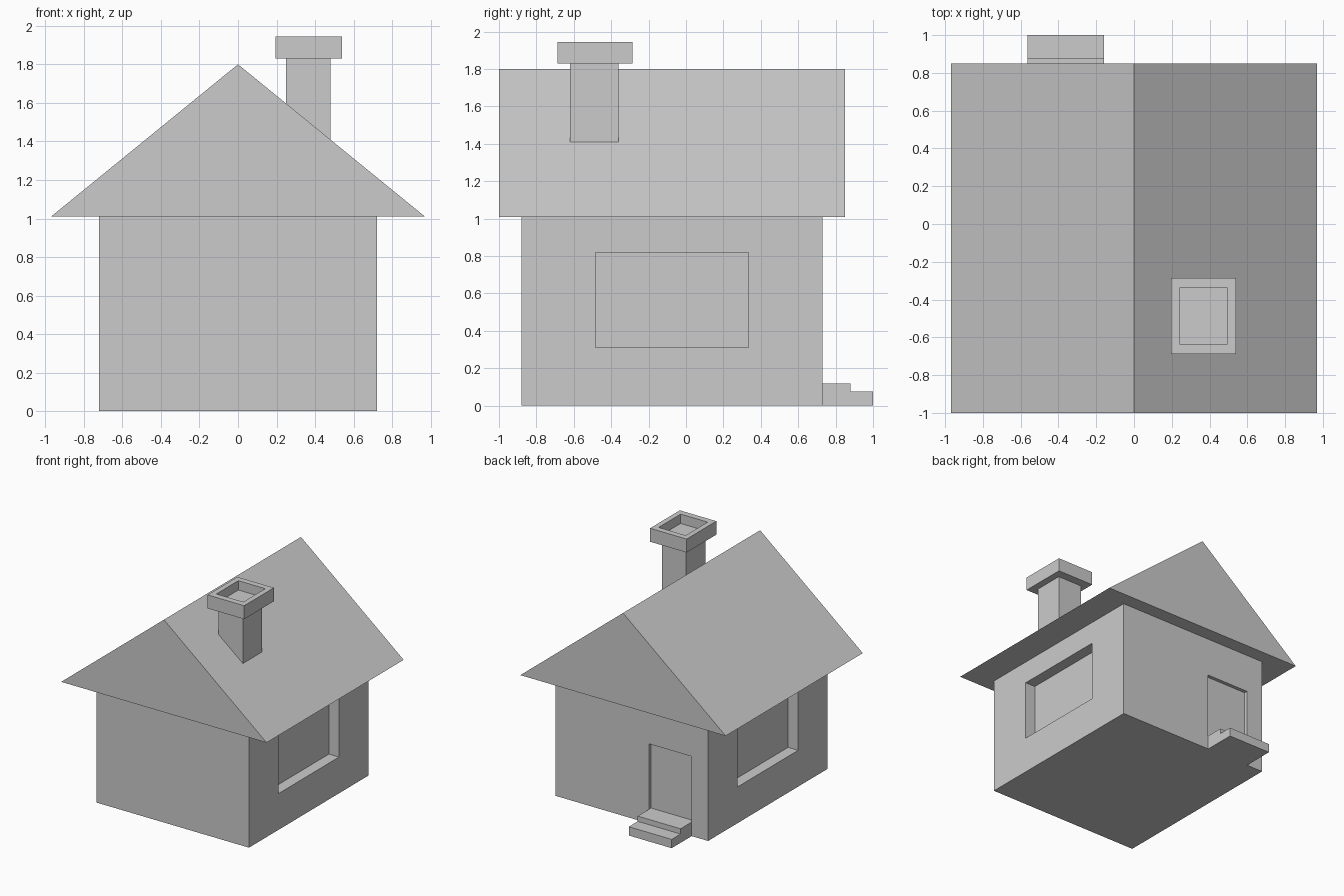
import bpy
import bmesh

if "Cube" in bpy.data.objects:
    bpy.data.objects.remove(bpy.data.objects["Cube"])


def finish(name, bm):
    bmesh.ops.recalc_face_normals(bm, faces=bm.faces[:])
    mesh = bpy.data.meshes.new(name)
    bm.to_mesh(mesh)
    bm.free()
    obj = bpy.data.objects.new(name, mesh)
    bpy.context.collection.objects.link(obj)
    return obj


def prism(name, profile, axis, start, end):
    """Extrude a 2D profile along x (points are y, z) or y (points are x, z)."""
    bm = bmesh.new()
    if axis == 'x':
        pts = [(start, a, b) for a, b in profile]
        step = (end - start, 0, 0)
    else:
        pts = [(a, start, b) for a, b in profile]
        step = (0, end - start, 0)
    face = bm.faces.new([bm.verts.new(p) for p in pts])
    new = bmesh.ops.extrude_face_region(bm, geom=[face], use_keep_orig=True)['geom']
    bmesh.ops.translate(bm, vec=step,
                        verts=[v for v in new if isinstance(v, bmesh.types.BMVert)])
    return finish(name, bm)


def box(name, x, y, z):
    return prism(name, [(y[0], z[0]), (y[1], z[0]), (y[1], z[1]), (y[0], z[1])],
                 'x', x[0], x[1])


def cut(target, name, x, y, z):
    """Cut a box-shaped recess out of the target."""
    cutter = box(name, x, y, z)
    cutter.hide_render = True
    cutter.hide_viewport = True
    mod = target.modifiers.new(name, 'BOOLEAN')
    mod.operation = 'DIFFERENCE'
    mod.solver = 'EXACT'
    mod.object = cutter


# Walls with a recessed window on each side and a recessed back door
walls = box("walls", (-0.72, 0.72), (-0.88, 0.73), (0, 1.01))
for side, x in (("left", (-0.9, -0.625)), ("right", (0.625, 0.9))):
    cut(walls, side + "_window_cutter", x, (-0.485, 0.335), (0.31, 0.82))
cut(walls, "door_cutter", (-0.565, -0.16), (0.70, 0.9), (0.12, 0.68))

# Solid gable roof
prism("roof", [(-0.97, 1.01), (0.97, 1.01), (0, 1.80)], 'y', -1.0, 0.85)

# Door steps
prism("steps", [(0.73, 0), (1.0, 0), (1.0, 0.075), (0.88, 0.075),
                (0.88, 0.12), (0.73, 0.12)], 'x', -0.565, -0.16)

# Chimney and its hollow cap
box("chimney_shaft", (0.25, 0.48), (-0.62, -0.36), (1.25, 1.84))
cap = box("chimney_cap", (0.195, 0.54), (-0.688, -0.287), (1.83, 1.945))
cut(cap, "chimney_cutter", (0.24, 0.495), (-0.635, -0.338), (1.865, 2.1))
